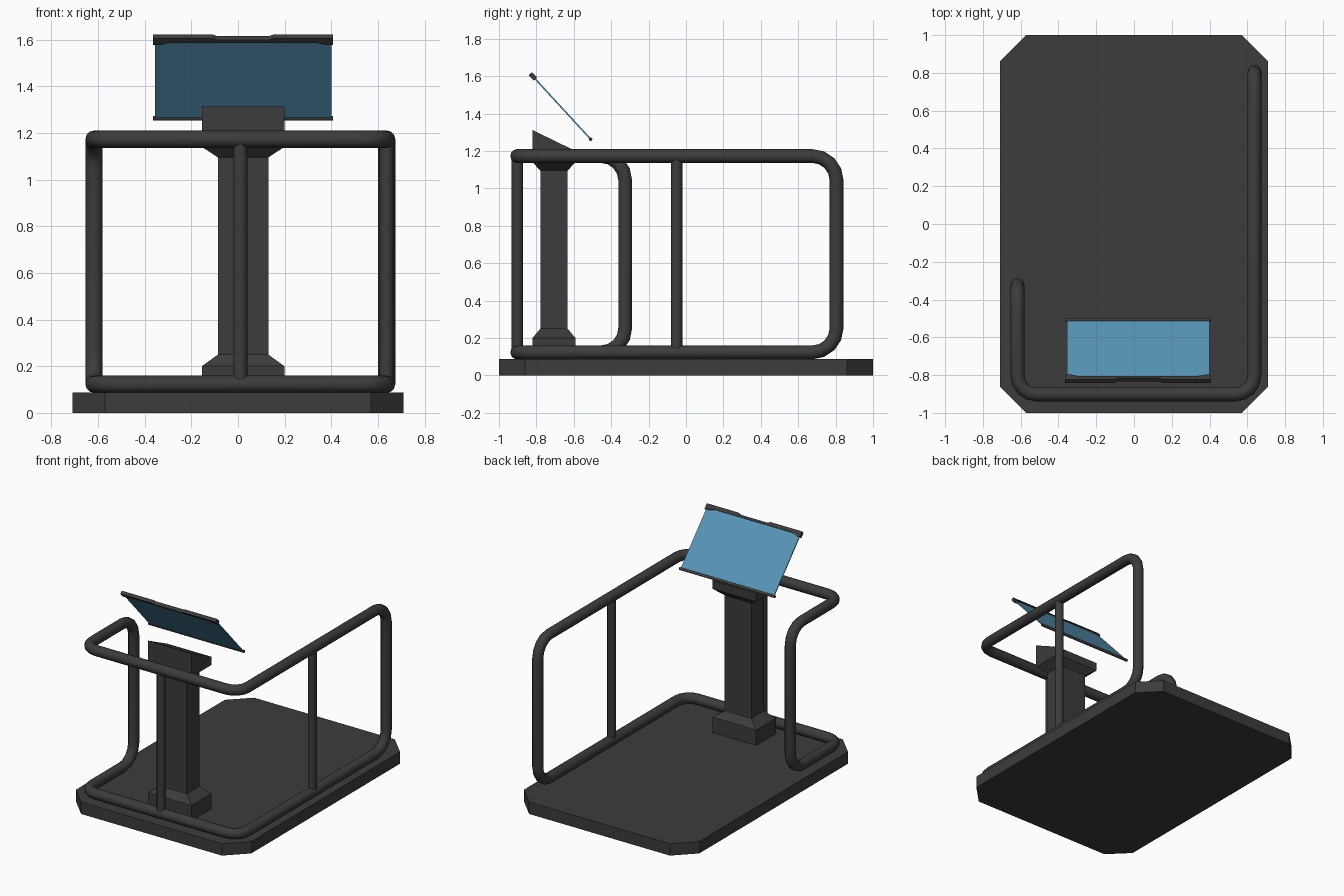
import bpy, bmesh, math
from mathutils import Vector, Matrix

cube = bpy.data.objects.get("Cube")
if cube:
    bpy.data.objects.remove(cube, do_unlink=True)


def material(name, rgb):
    m = bpy.data.materials.new(name)
    m.use_nodes = True
    m.diffuse_color = (*rgb, 1)
    m.node_tree.nodes["Principled BSDF"].inputs["Base Color"].default_value = (*rgb, 1)
    return m


GREY = material("dark grey", (0.045, 0.045, 0.045))
BLUE = material("screen blue", (0.095, 0.30, 0.47))


def finish(name, bm, mat, smooth=False):
    bmesh.ops.recalc_face_normals(bm, faces=bm.faces)
    mesh = bpy.data.meshes.new(name)
    bm.to_mesh(mesh)
    bm.free()
    mesh.materials.append(mat)
    obj = bpy.data.objects.new(name, mesh)
    bpy.context.collection.objects.link(obj)
    if smooth:
        bpy.context.view_layer.objects.active = obj
        obj.select_set(True)
        bpy.ops.object.shade_smooth_by_angle(angle=math.radians(50))
        obj.select_set(False)
    return obj


def prism(name, outline, low, high, mat, matrix=Matrix()):
    """Extrude an xy outline from low to high along z, then place it."""
    bm = bmesh.new()
    face = bm.faces.new([bm.verts.new((x, y, low)) for x, y in outline])
    top = bmesh.ops.extrude_face_region(bm, geom=[face])["geom"]
    bmesh.ops.translate(bm, vec=(0, 0, high - low),
                        verts=[g for g in top if isinstance(g, bmesh.types.BMVert)])
    bmesh.ops.transform(bm, matrix=matrix, verts=bm.verts)
    return finish(name, bm, mat)


def rounded(corners, steps=4):
    """Closed path with every (point, radius) corner turned into an arc."""
    path = []
    for i, (p, r) in enumerate(corners):
        a = (corners[i - 1][0] - p).normalized()
        b = (corners[(i + 1) % len(corners)][0] - p).normalized()
        centre = p + (a + b) * r
        for k in range(steps + 1):
            t = math.pi / 2 * k / steps
            path.append(centre - b * r * math.cos(t) - a * r * math.sin(t))
    return path


def tube_loop(name, path, radius, sides=12):
    """Sweep a ring round a closed path, carrying the frame along it."""
    bm = bmesh.new()
    n = len(path)
    rings = []
    normal = Vector((0, 0, 1))
    for i, p in enumerate(path):
        tangent = (path[(i + 1) % n] - path[i - 1]).normalized()
        normal = (normal - tangent * normal.dot(tangent)).normalized()
        side = tangent.cross(normal)
        rings.append([bm.verts.new(p + radius * (normal * math.cos(a) + side * math.sin(a)))
                      for a in (math.tau * k / sides for k in range(sides))])
    for i in range(n):
        a, b = rings[i], rings[(i + 1) % n]
        # match the closing ring to the first one
        shift = min(range(sides), key=lambda s: (a[0].co - b[s].co).length)
        for k in range(sides):
            m = (k + 1) % sides
            bm.faces.new((a[k], a[m], b[(m + shift) % sides], b[(k + shift) % sides]))
    return finish(name, bm, GREY, True)


def rod(name, start, end, radius, sides=12):
    start, end = Vector(start), Vector(end)
    axis = end - start
    bm = bmesh.new()
    bmesh.ops.create_cone(bm, cap_ends=True, segments=sides, radius1=radius,
                          radius2=radius, depth=axis.length)
    turn = axis.to_track_quat('Z', 'Y').to_matrix().to_4x4()
    bmesh.ops.transform(bm, matrix=Matrix.Translation((start + end) / 2) @ turn, verts=bm.verts)
    return finish(name, bm, GREY, True)


# Platform with cut corners
X, Y, CX, CY = 0.71, 1.0, 0.57, 0.86
prism("platform", [(-X, -CY), (-CX, -Y), (CX, -Y), (X, -CY),
                   (X, CY), (CX, Y), (-CX, Y), (-X, CY)], 0, 0.087, GREY)

# Handrail: one closed tube, long on the left side and short on the right
LEFT, RIGHT, FRONT, LOW, HIGH = 0.637, -0.617, -0.902, 0.123, 1.173
LONG, SHORT = 0.805, -0.325
WIDE, TIGHT = 0.13, 0.10
corners = [((LEFT, LONG, LOW), WIDE), ((LEFT, LONG, HIGH), WIDE),
           ((LEFT, FRONT, HIGH), TIGHT), ((RIGHT, FRONT, HIGH), TIGHT),
           ((RIGHT, SHORT, HIGH), WIDE), ((RIGHT, SHORT, LOW), WIDE),
           ((RIGHT, FRONT, LOW), TIGHT), ((LEFT, FRONT, LOW), TIGHT)]
tube_loop("handrail", rounded([(Vector(p), r) for p, r in corners]), 0.037)
rod("front_post", (0.01, FRONT, LOW), (0.01, FRONT, HIGH), 0.03)
rod("side_post", (LEFT, -0.05, LOW), (LEFT, -0.05, HIGH), 0.03)

# Pedestal: stacked rectangles, flared at foot and head
PX, PY = 0.022, -0.706
THIN, FLARED = (0.108, 0.073), (0.177, 0.115)
bm = bmesh.new()
loops = []
for z, (hx, hy) in [(0.087, FLARED), (0.2, FLARED), (0.25, THIN),
                    (1.095, THIN), (1.14, FLARED), (1.2, FLARED)]:
    loops.append([bm.verts.new((PX + sx * hx, PY + sy * hy, z))
                  for sx, sy in ((-1, -1), (1, -1), (1, 1), (-1, 1))])
for a, b in zip(loops, loops[1:]):
    for k in range(4):
        bm.faces.new((a[k], a[k - 1], b[k - 1], b[k]))
bm.faces.new(loops[0])
bm.faces.new(loops[-1])
# Slanted head: raise its front edge
for v in loops[-1][:2]:
    v.co.z = 1.312
finish("pedestal", bm, GREY)

# Tilted screen: x across, y up the slope, z out of the front surface
slope = Vector((0, -0.32, 0.348)).normalized()
across = Vector((-1, 0, 0))
facing = across.cross(slope)
tilt = Matrix((across, slope, facing)).transposed().to_4x4()
tilt = Matrix.Translation((PX, -0.51, 1.263)) @ tilt
W = 0.378
prism("screen", [(-W, 0), (W, 0), (W, 0.45), (-W, 0.45)], -0.004, 0.004, BLUE, tilt)

# Top frame bar with a shallow notch, and a slim bottom bar
half = [(0.11, 0.466), (0.13, 0.476), (0.386, 0.476), (0.386, 0.436), (0.36, 0.436), (0.31, 0.45)]
prism("screen_top_bar", half + [(-x, y) for x, y in reversed(half)], -0.012, 0.012, GREY, tilt)
rod("screen_bottom_bar", (PX - 0.386, -0.51, 1.263), (PX + 0.386, -0.51, 1.263), 0.01, 8)
